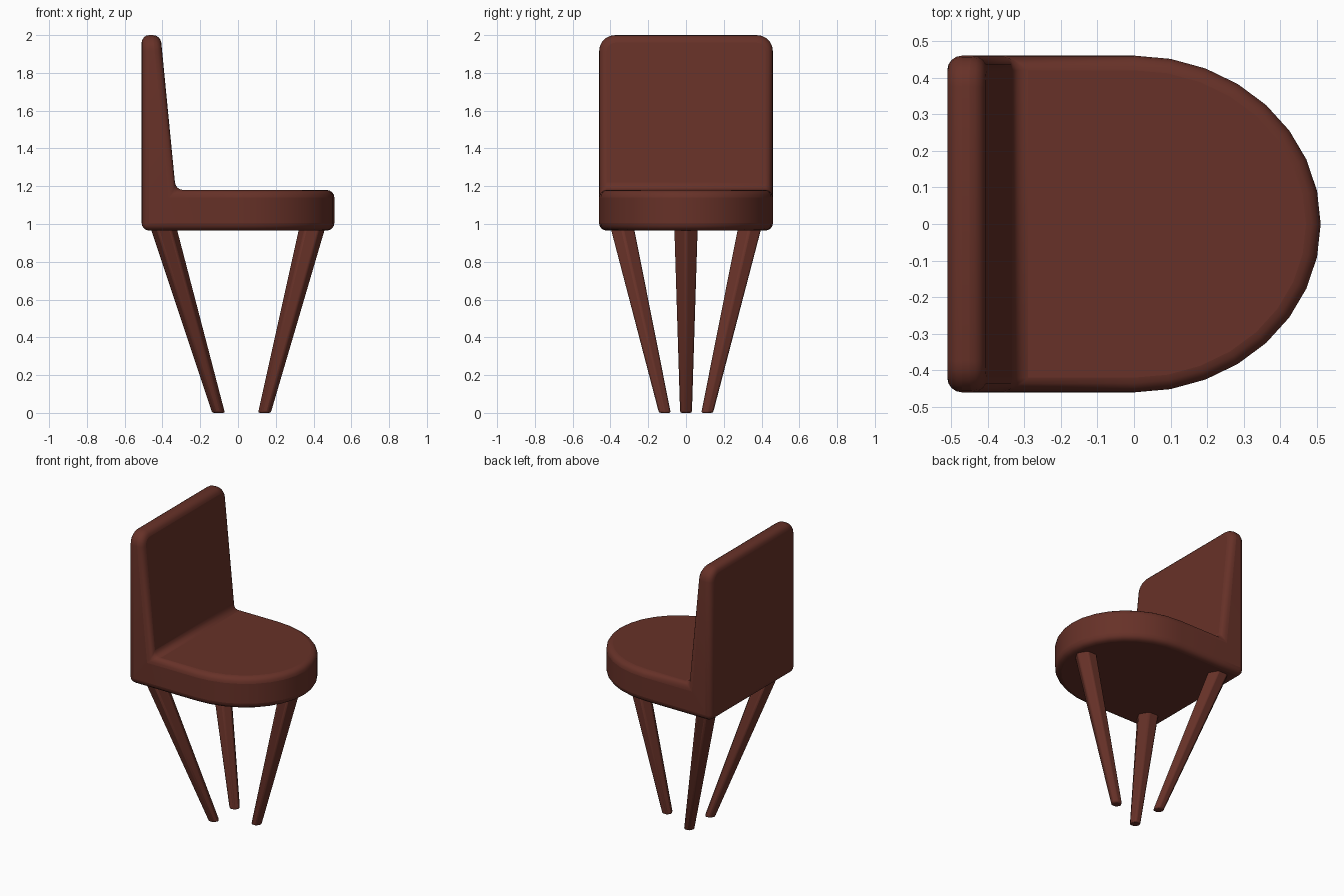
import bpy, bmesh, math
from mathutils import Vector

if "Cube" in bpy.data.objects:
    bpy.data.objects.remove(bpy.data.objects["Cube"])

brown = bpy.data.materials.new("dark reddish brown")
brown.diffuse_color = (0.135, 0.031, 0.021, 1)
brown.use_nodes = True
brown.node_tree.nodes["Principled BSDF"].inputs["Base Color"].default_value = brown.diffuse_color


def finish(name, bm, width, segments, angle):
    """Turn a bmesh into a bevelled, smooth shaded object."""
    bmesh.ops.recalc_face_normals(bm, faces=bm.faces)
    me = bpy.data.meshes.new(name)
    bm.to_mesh(me)
    bm.free()
    me.materials.append(brown)
    ob = bpy.data.objects.new(name, me)
    bpy.context.collection.objects.link(ob)
    mod = ob.modifiers.new("rounding", 'BEVEL')
    mod.width = width
    mod.segments = segments
    mod.limit_method = 'ANGLE'
    mod.angle_limit = math.radians(angle)
    mod.use_clamp_overlap = False
    bpy.context.view_layer.objects.active = ob
    ob.select_set(True)
    bpy.ops.object.shade_smooth_by_angle(angle=math.radians(35))
    ob.select_set(False)
    return ob


# Seat and backrest: one L-shaped body with a rounded front
BACK, HALF, LOW, SEAT, TOP = -0.51, 0.46, 0.965, 1.18, 2.0
FOOT_X, HEAD_X = -0.33, -0.41      # backrest front face, at seat and at top
bm = bmesh.new()
arc = [(0.51 * math.sin(a), -HALF * math.cos(a))
       for a in (math.pi * i / 16 for i in range(17))]
outline = [(FOOT_X, -HALF)] + arc + [(FOOT_X, HALF)]


def ring(points, z):
    return [bm.verts.new((x, y, z)) for x, y in points]


low = ring(outline, LOW)
seat = ring(outline, SEAT)
back_low = ring([(BACK, HALF), (BACK, -HALF)], LOW)
head = ring([(HEAD_X, -HALF), (HEAD_X, HALF), (BACK, HALF), (BACK, -HALF)], TOP)
n = len(outline)
bm.faces.new(low + back_low)                                    # underside
bm.faces.new(seat)                                              # seat top
for i in range(1, n - 2):                                       # curved rim
    bm.faces.new((low[i], low[i + 1], seat[i + 1], seat[i]))
bm.faces.new((back_low[1], low[0], low[1], seat[1], seat[0], head[0], head[3]))
bm.faces.new((back_low[0], low[-1], low[-2], seat[-2], seat[-1], head[1], head[2]))
bm.faces.new((seat[0], seat[-1], head[1], head[0]))             # backrest front
bm.faces.new((back_low[0], back_low[1], head[3], head[2]))      # backrest rear
bm.faces.new(head)
bmesh.ops.recalc_face_normals(bm, faces=bm.faces)
# larger rounding on the two upper backrest corners
corners = [e for e in bm.edges
           if all(v.co.z > 1.99 for v in e.verts)
           and abs(e.verts[0].co.y - e.verts[1].co.y) < 0.01]
bmesh.ops.bevel(bm, geom=corners, offset=0.085, segments=5, profile=0.5,
                affect='EDGES')
finish("seat_and_backrest", bm, 0.04, 4, 30)


# Legs: tapered six-sided posts leaning inwards
def leg(name, foot, top):
    bm = bmesh.new()
    bmesh.ops.create_cone(bm, cap_ends=True, segments=6, radius1=0.036,
                          radius2=0.072, depth=1.0)
    for v in bm.verts:
        r = math.hypot(v.co.x, v.co.y)
        a = round(math.atan2(v.co.y, v.co.x) / (math.pi / 6)) * math.pi / 6
        # turn so that corners point along x
        if abs(math.cos(3 * a)) < 0.5:
            a += math.pi / 6
        centre = Vector(top if v.co.z > 0 else foot)
        z = 1.0 if v.co.z > 0 else 0.0
        v.co = (centre.x + r * math.cos(a), centre.y + r * math.sin(a), z)
    return finish(name, bm, 0.009, 2, 30)


leg("front_leg", (0.14, 0), (0.398, 0))
for side, s in (("right", 1), ("left", -1)):
    leg("back_leg_" + side, (-0.103, 0.112 * s), (-0.4, 0.342 * s))
